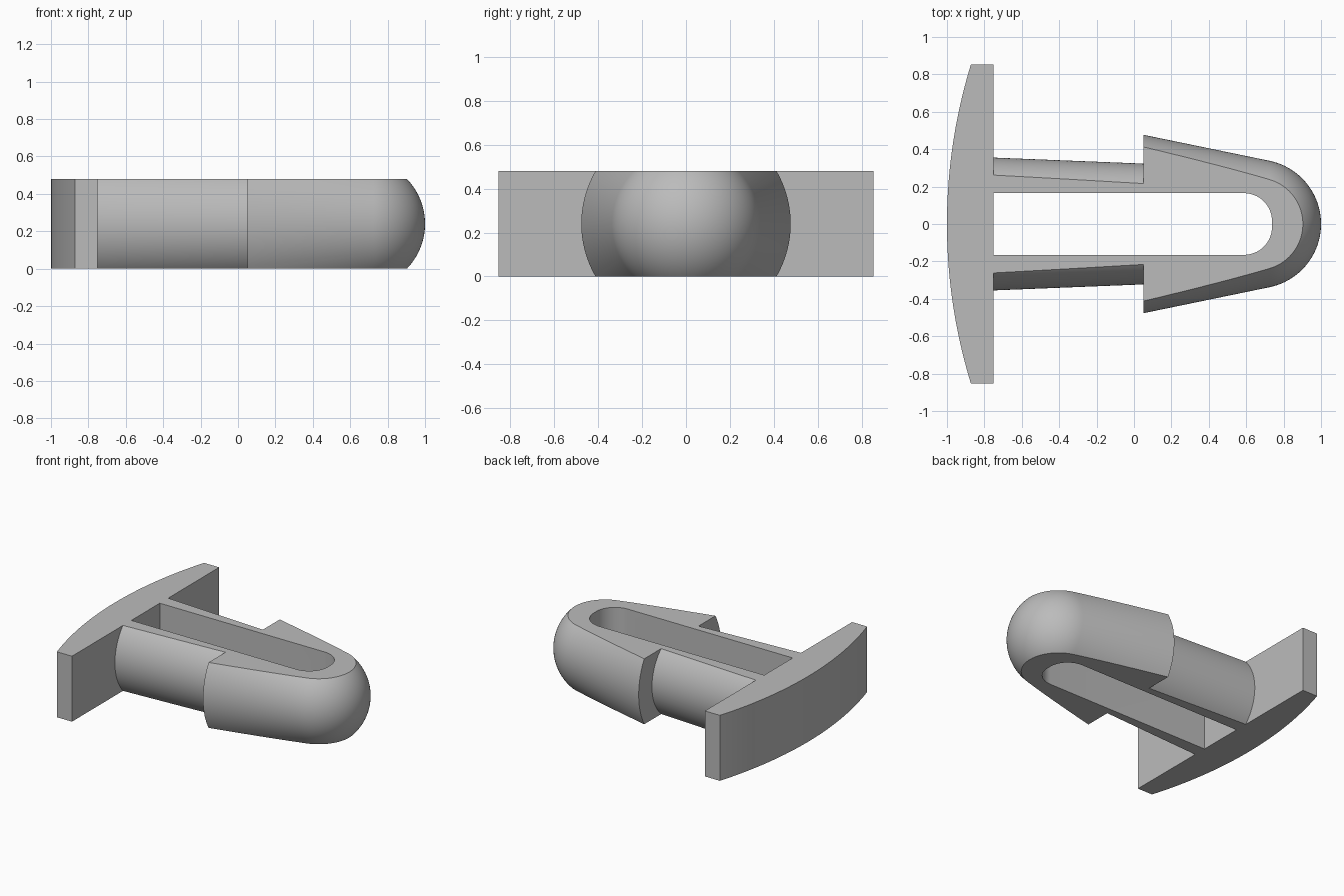
import bpy
import bmesh
from math import sin, cos, pi, asin, atan2, hypot
from mathutils import Matrix

if "Cube" in bpy.data.objects:
    bpy.data.objects.remove(bpy.data.objects["Cube"], do_unlink=True)

HEIGHT = 0.48
MID = HEIGHT / 2

grey = bpy.data.materials.new("plain_grey")
grey.use_nodes = True
GREY = (0.5, 0.5, 0.5, 1)
grey.diffuse_color = GREY
grey.node_tree.nodes["Principled BSDF"].inputs["Base Color"].default_value = GREY


def to_object(name, bm):
    bmesh.ops.recalc_face_normals(bm, faces=bm.faces)
    mesh = bpy.data.meshes.new(name)
    bm.to_mesh(mesh)
    bm.free()
    mesh.materials.append(grey)
    obj = bpy.data.objects.new(name, mesh)
    bpy.context.collection.objects.link(obj)
    return obj


def extrude_outline(name, points, low, high):
    bm = bmesh.new()
    face = bm.faces.new([bm.verts.new((x, y, low)) for x, y in points])
    top = bmesh.ops.extrude_face_region(bm, geom=[face])["geom"]
    bmesh.ops.translate(bm, vec=(0, 0, high - low),
                        verts=[v for v in top if isinstance(v, bmesh.types.BMVert)])
    return to_object(name, bm)


def lathe_x(name, profile, steps=128):
    bm = bmesh.new()
    verts = [bm.verts.new((x, r, MID)) for x, r in profile]
    edges = [bm.edges.new(pair) for pair in zip(verts, verts[1:])]
    bmesh.ops.spin(bm, geom=verts + edges, cent=(0, 0, MID), axis=(1, 0, 0),
                   angle=2 * pi, steps=steps, use_duplicate=False)
    bmesh.ops.remove_doubles(bm, verts=bm.verts, dist=0.0001)
    return to_object(name, bm)


def combine(obj, other, operation):
    mod = obj.modifiers.new(operation.lower(), 'BOOLEAN')
    mod.operation = operation
    mod.solver = 'EXACT'
    mod.object = other
    bpy.context.view_layer.objects.active = obj
    bpy.ops.object.modifier_apply(modifier=mod.name)
    bpy.data.objects.remove(other, do_unlink=True)


def arc(cx, cy, radius, start, end, steps):
    angles = [start + (end - start) * i / steps for i in range(steps + 1)]
    return [(cx + radius * cos(a), cy + radius * sin(a)) for a in angles]


# Shaft and barbed head: tapered shaft, step, cone tangent to a round nose
NOSE_X, NOSE_R, STEP_X, STEP_R = 0.655, 0.345, 0.05, 0.477
span = NOSE_X - STEP_X
tangent = pi - atan2(STEP_R, -span) + asin(NOSE_R / hypot(span, STEP_R))
tangent = atan2(STEP_R, -span) - (pi / 2 - asin(NOSE_R / hypot(span, STEP_R)))
nose = arc(NOSE_X, 0, NOSE_R, tangent, 0, 28)
nose[-1] = (NOSE_X + NOSE_R, 0)
plug = lathe_x("plug_clip", [(-0.8, 0), (-0.8, 0.357), (STEP_X, 0.323),
                             (STEP_X, STEP_R)] + nose)

# Curved end plate
HALF, SAG = 0.853, 0.128
R = (HALF ** 2 + SAG ** 2) / (2 * SAG)
half_angle = asin(HALF / R)
plate = extrude_outline(
    "end_plate",
    [(-0.75, -HALF), (-0.75, HALF)] + arc(R - 1, 0, R, pi - half_angle, pi + half_angle, 40),
    -0.1, HEIGHT + 0.1)
combine(plug, plate, 'UNION')

# Flat top and bottom
slab = extrude_outline("slab", [(-2, -2), (2, -2), (2, 2), (-2, 2)], 0, HEIGHT)
combine(plug, slab, 'INTERSECT')

# Round-ended slot through the middle
SLOT, FILLET, SLOT_END = 0.165, 0.15, 0.738
cx, cy = SLOT_END - FILLET, SLOT - FILLET
slot = extrude_outline(
    "slot",
    [(-0.75, SLOT), (-0.75, -SLOT)] + arc(cx, -cy, FILLET, -pi / 2, 0, 16)
    + arc(cx, cy, FILLET, 0, pi / 2, 16),
    -0.1, HEIGHT + 0.1)
combine(plug, slot, 'DIFFERENCE')

# Single material and smooth shading with crisp edges
plug.data.materials.clear()
plug.data.materials.append(grey)
for face in plug.data.polygons:
    face.material_index = 0
bpy.ops.object.select_all(action='DESELECT')
plug.select_set(True)
bpy.context.view_layer.objects.active = plug
bpy.ops.object.shade_smooth_by_angle(angle=pi / 6)
